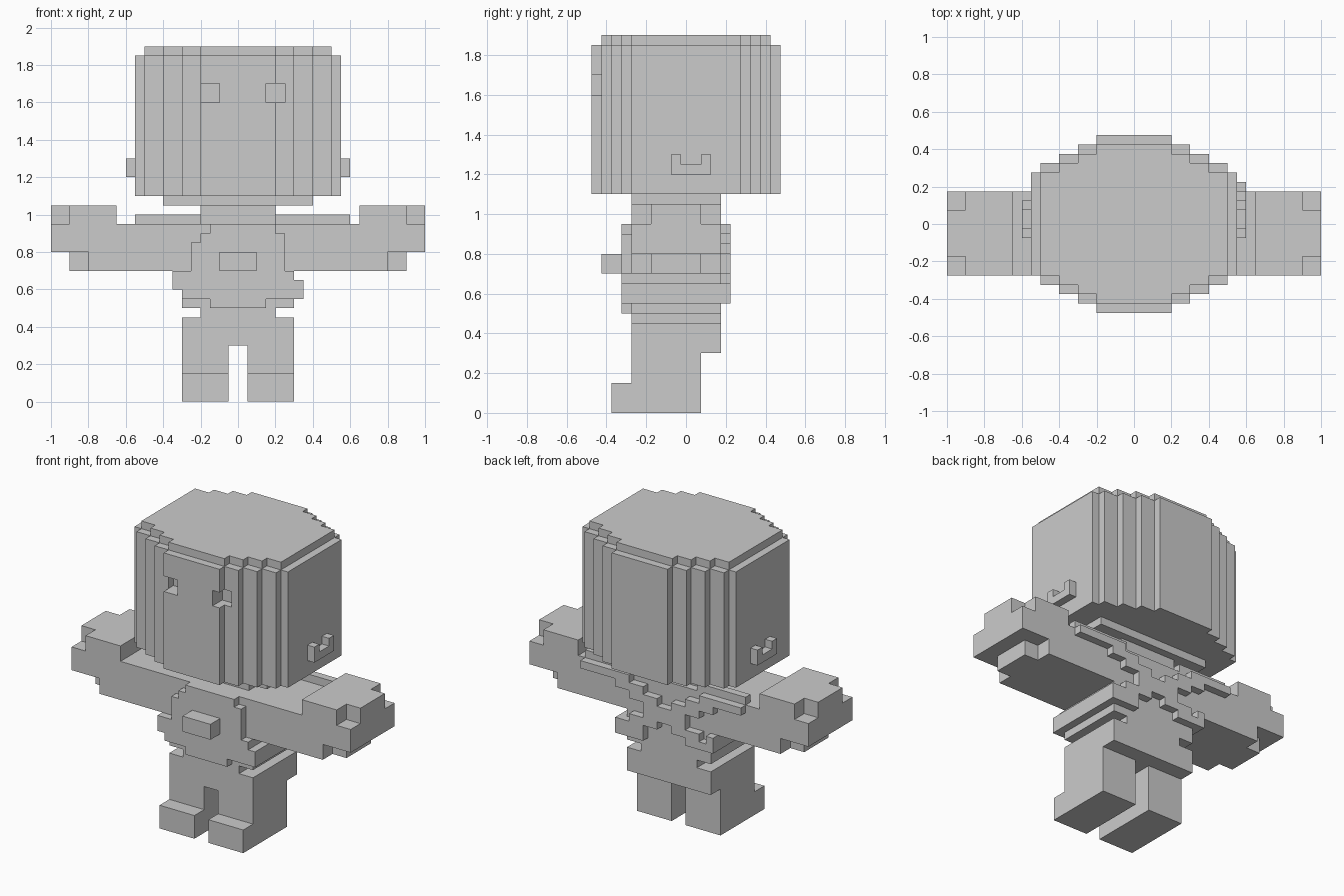
import bpy, bmesh

if "Cube" in bpy.data.objects:
    bpy.data.objects.remove(bpy.data.objects["Cube"])

grey = bpy.data.materials.new("plain_grey")
grey.diffuse_color = (0.6, 0.6, 0.6, 1)
grey.use_nodes = True
grey.node_tree.nodes["Principled BSDF"].inputs["Base Color"].default_value = grey.diffuse_color


def finish(name, bm):
    bmesh.ops.recalc_face_normals(bm, faces=bm.faces)
    me = bpy.data.meshes.new(name)
    bm.to_mesh(me)
    bm.free()
    me.materials.append(grey)
    ob = bpy.data.objects.new(name, me)
    bpy.context.collection.objects.link(ob)
    return ob


def boxes(name, items):
    """One object from boxes given as (x0, x1, y0, y1, z0, z1)."""
    bm = bmesh.new()
    for x0, x1, y0, y1, z0, z1 in items:
        vs = bmesh.ops.create_cube(bm, size=1)["verts"]
        for v in vs:
            v.co.x = x1 if v.co.x > 0 else x0
            v.co.y = y1 if v.co.y > 0 else y0
            v.co.z = z1 if v.co.z > 0 else z0
    return finish(name, bm)


def slab(name, outline, z0, z1):
    """Extrude a flat outline in x and y between two heights."""
    bm = bmesh.new()
    face = bm.faces.new([bm.verts.new((x, y, z0)) for x, y in outline])
    top = bmesh.ops.extrude_face_region(bm, geom=[face])["geom"]
    for v in top:
        if isinstance(v, bmesh.types.BMVert):
            v.co.z = z1
    return finish(name, bm)


def mirrored(b):
    x0, x1, *rest = b
    return [b, (-x1, -x0, *rest)]


def stepped(steps):
    """Four-way symmetric stepped outline from (half_x, half_y) corners."""
    quarter = []
    for i, (x, y) in enumerate(steps):
        quarter.append((x, y))
        if i + 1 < len(steps):
            quarter.append((x, steps[i + 1][1]))
    half = quarter + [(x, -y) for x, y in reversed(quarter)]
    return half + [(-x, -y) for x, y in half]


F, B = -0.275, 0.175      # front and back planes of the body

# Head with stepped corners, crown and chin
head = slab("head", stepped([(0.2, 0.475), (0.3, 0.425), (0.4, 0.375),
                             (0.5, 0.325), (0.55, 0.275)]), 1.10, 1.85)
slab("crown", stepped([(0.2, 0.425), (0.3, 0.375), (0.4, 0.325),
                       (0.5, 0.275)]), 1.85, 1.90)
boxes("chin", [(-0.4, 0.4, F, B, 1.05, 1.10)])

# Eye sockets
cutter = boxes("eye_cutter", [(-0.2, -0.1, -0.55, -0.375, 1.6, 1.7),
                              (0.15, 0.25, -0.55, -0.375, 1.6, 1.7)])
cutter.hide_render = True
cutter.hide_viewport = True
mod = head.modifiers.new("eye_sockets", "BOOLEAN")
mod.operation = "DIFFERENCE"
mod.solver = "EXACT"
mod.object = cutter

# U-shaped ears
ears = []
for y0, y1, z0, z1 in [(-0.075, 0.125, 1.2, 1.25),
                       (-0.075, -0.025, 1.25, 1.3),
                       (0.075, 0.125, 1.25, 1.3)]:
    ears += mirrored((0.55, 0.6, y0, y1, z0, z1))
boxes("ears", ears)

# Neck, torso and waist
boxes("neck", [(-0.2, 0.2, -0.175, 0.125, 0.95, 1.05)])
boxes("torso", [(-0.3, 0.3, F, B, 0.5, 0.7)])
boxes("waist", [(-0.2, 0.2, F, B, 0.45, 0.5)])

# Arms spanning the shoulders, with raised hands and palms
boxes("arms", [(-1, 1, F, B, 0.8, 0.95), (-0.8, 0.8, F, B, 0.7, 0.8)])
hands = []
for part in [(0.65, 0.9, F, B, 0.95, 1.05),
             (0.9, 1.0, -0.175, 0.075, 0.95, 1.05),
             (0.8, 0.9, -0.175, 0.075, 0.7, 0.8)]:
    hands += mirrored(part)
boxes("hands", hands)

# Stepped chest panel and buckle
boxes("chest_panel", [(x0, x1, -0.325, F, z0, z1) for x0, x1, z0, z1 in [
    (-0.15, 0.2, 0.9, 0.95), (-0.2, 0.25, 0.85, 0.9),
    (-0.25, 0.25, 0.7, 0.85), (-0.3, 0.3, 0.55, 0.7),
    (-0.15, 0.15, 0.5, 0.55)]])
boxes("buckle", [(-0.1, 0.1, -0.425, -0.325, 0.7, 0.8)])

# Side bands at the waist
boxes("side_bands", [(-0.35, -0.3, -0.325, 0.225, 0.6, 0.7),
                     (0.3, 0.35, -0.325, 0.225, 0.55, 0.65)])

# Straps over the shoulders, crossing in steps on the back
boxes("shoulder_straps", [(-0.55, -0.2, 0.125, B, 0.95, 1.0),
                          (0.2, 0.6, 0.125, B, 0.95, 1.0)])
straps = [(-0.55, -0.25, B, 0.225, 0.9, 0.95), (0.25, 0.6, B, 0.225, 0.9, 0.95)]
for i in range(6):
    z = 0.85 - 0.05 * i
    x = 0.25 - 0.1 * i
    straps += mirrored((x - 0.1, x + 0.1, B, 0.225, z, z + 0.05))
straps.append((0.15, 0.35, B, 0.225, 0.55, 0.6))
boxes("back_straps", straps)

# Hips, legs and feet
boxes("hips", [(-0.3, 0.3, F, B, 0.3, 0.45)])
boxes("legs", mirrored((0.05, 0.3, F, 0.075, 0, 0.3)))
boxes("feet", mirrored((0.05, 0.3, -0.375, F, 0, 0.15)))
